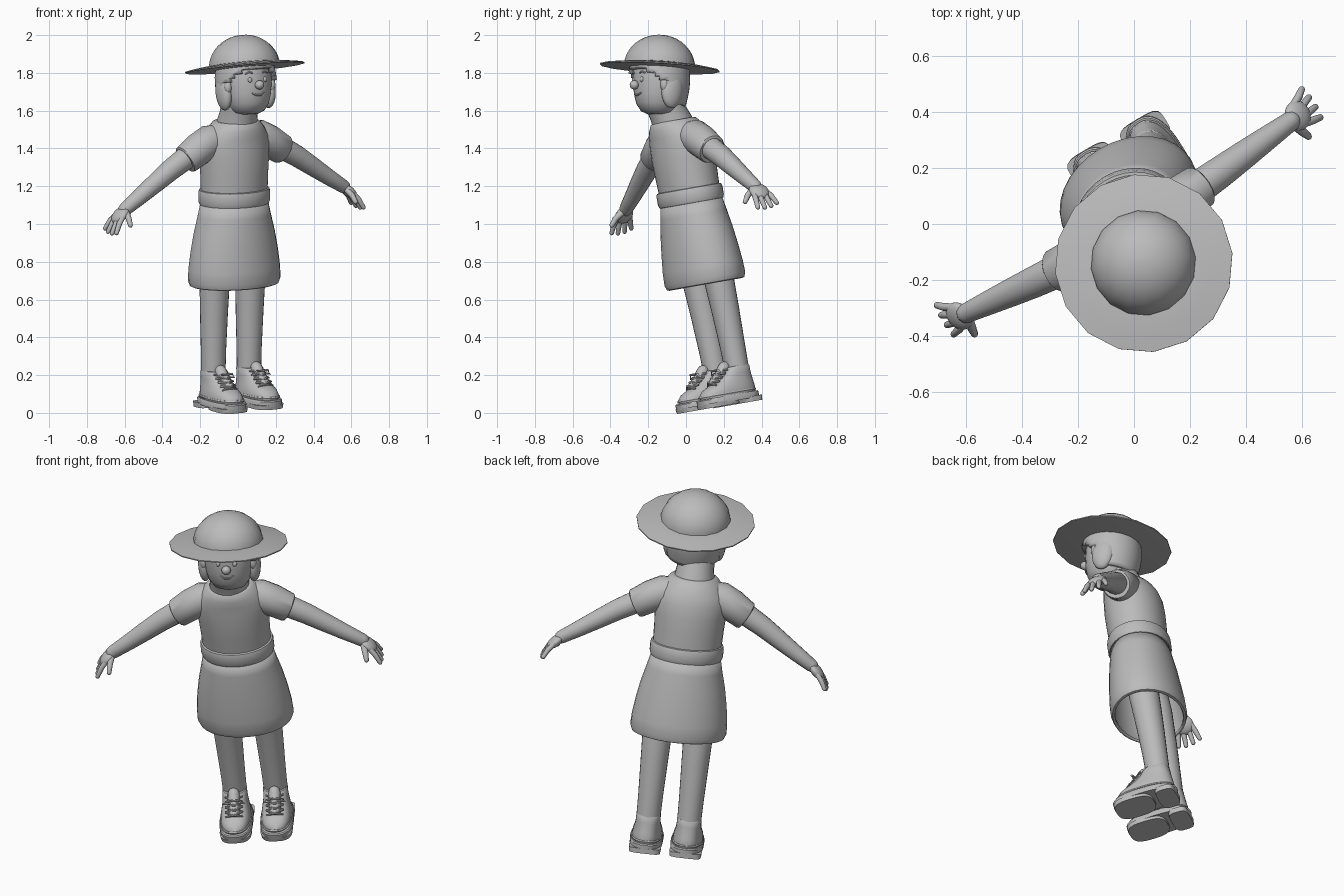
import bpy, bmesh
from math import sin, cos, pi, radians
from mathutils import Vector, Matrix

cube = bpy.data.objects.get("Cube")
if cube:
    bpy.data.objects.remove(cube, do_unlink=True)

GREY = bpy.data.materials.new("plain_grey")
GREY.use_nodes = True
GREY.diffuse_color = (0.5, 0.5, 0.5, 1)
GREY.node_tree.nodes["Principled BSDF"].inputs["Base Color"].default_value = (0.5, 0.5, 0.5, 1)


def rot(deg, axis):
    return Matrix.Rotation(radians(deg), 4, axis)


# The figure is turned and leans forward; the head has its own tilt
BODY = Matrix.Translation((-0.02, 0.217, 0.045)) @ rot(10, 'X') @ rot(31, 'Z')
HEAD = Matrix.Translation((0.035, -0.14, 1.83)) @ rot(-5, 'Y') @ rot(-3.4, 'X') @ rot(29, 'Z')
made = []


def finish(name, bm, frame):
    bmesh.ops.recalc_face_normals(bm, faces=bm.faces)
    mesh = bpy.data.meshes.new(name)
    bm.to_mesh(mesh)
    bm.free()
    mesh.materials.append(GREY)
    obj = bpy.data.objects.new(name, mesh)
    bpy.context.collection.objects.link(obj)
    obj.matrix_world = frame
    made.append(obj)
    return obj


def skin(name, rings, frame, caps=True):
    """Join rings of points into one surface."""
    bm = bmesh.new()
    loops = [[bm.verts.new(p) for p in ring] for ring in rings]
    n = len(loops[0])
    for a, b in zip(loops, loops[1:]):
        for i in range(n):
            j = (i + 1) % n
            bm.faces.new((a[i], a[j], b[j], b[i]))
    if caps:
        bm.faces.new(loops[0])
        bm.faces.new(loops[-1])
    return finish(name, bm, frame)


def stack(name, levels, frame, n=32, power=2, caps=True):
    """Stack level ovals given as (z, half width, half depth, x, y)."""
    def bend(v):
        return abs(v) ** (2 / power) * (1 if v > 0 else -1)
    rings = []
    for z, rx, ry, *c in levels:
        x, y = c or (0, 0)
        angles = [2 * pi * i / n for i in range(n)]
        rings.append([(x + rx * bend(cos(t)), y + ry * bend(sin(t)), z) for t in angles])
    return skin(name, rings, frame, caps)


def tube(name, path, frame, n=16, round_end=True):
    """Sweep a circle along (x, y, z, radius) points."""
    pts = [Vector(p[:3]) for p in path]
    radii = [p[3] for p in path]
    if round_end:
        r, d = radii[-1], (pts[-1] - pts[-2]).normalized()
        tip = pts[-1]
        for t in (30, 60, 80):
            pts.append(tip + d * r * sin(radians(t)))
            radii.append(r * cos(radians(t)))
    rings = []
    for i, p in enumerate(pts):
        d = (pts[min(i + 1, len(pts) - 1)] - pts[max(i - 1, 0)]).normalized()
        side = d.cross(Vector((0, 0, 1)) if abs(d.z) < 0.9 else Vector((0, 1, 0))).normalized()
        up = side.cross(d)
        rings.append([p + radii[i] * (side * cos(2 * pi * k / n) + up * sin(2 * pi * k / n))
                      for k in range(n)])
    return skin(name, rings, frame)


def ball(name, centre, size, frame, turn=0):
    bm = bmesh.new()
    place = Matrix.Translation(centre) @ rot(turn, 'Y') @ Matrix.Diagonal((*size, 1))
    bmesh.ops.create_uvsphere(bm, u_segments=20, v_segments=12, radius=1, matrix=place)
    return finish(name, bm, frame)


def thicken(obj, amount):
    mod = obj.modifiers.new("thickness", 'SOLIDIFY')
    mod.thickness = amount
    mod.offset = -1


# Skirt, belt and shirt
skirt = stack("skirt", [(0.645, .238, .18), (0.65, .25, .192), (0.675, .26, .2), (0.74, .257, .198),
                        (0.83, .245, .19), (0.93, .226, .18), (1.02, .203, .168), (1.10, .185, .155)],
              BODY, caps=False)
thicken(skirt, 0.012)
stack("belt", [(1.08, .178, .148), (1.083, .192, .163), (1.10, .198, .169), (1.145, .198, .169),
               (1.16, .194, .164), (1.164, .178, .15)], BODY)
stack("shirt", [(1.15, .185, .153), (1.25, .188, .158), (1.33, .193, .16), (1.40, .197, .156),
                (1.45, .185, .148, 0, -.005), (1.49, .158, .138, 0, -.015), (1.525, .128, .12, 0, -.022),
                (1.53, .118, .112, 0, -.024)], BODY)
tube("neck", [(0, -.02, 1.46, .112), (0, -.03, 1.52, .108), (0, -.045, 1.57, .1), (0, -.06, 1.63, .1)],
     BODY, 24, False)

for s, side in ((1, "left"), (-1, "right")):
    # Sleeve, arm and hand
    tube(side + "_sleeve", [(s * .08, 0, 1.445, .07), (s * .15, 0, 1.427, .09), (s * .22, 0, 1.393, .087),
                            (s * .295, 0, 1.345, .08), (s * .302, 0, 1.341, .074)], BODY, 20, False)
    tube(side + "_arm", [(s * .2, 0, 1.405, .06), (s * .3, 0, 1.35, .061), (s * .39, 0, 1.298, .057),
                         (s * .485, 0, 1.235, .051), (s * .59, 0, 1.165, .043), (s * .675, 0, 1.11, .036)], BODY)
    ball(side + "_palm", (s * .705, 0, 1.082), (.056, .054, .027), BODY, s * 45)
    for i, y in enumerate((.039, .014, -.012, -.037)):
        long = (.8, 1, 1.05, .92)[i]
        tube(f"{side}_finger_{i + 1}", [(s * .71, y, 1.077, .014), (s * .738, y * 1.3, 1.045, .0145),
                                        (s * (.735 + .03 * long), y * 1.6, 1.05 - .055 * long, .012)], BODY, 10)
    tube(side + "_thumb", [(s * .68, -.025, 1.095, .017), (s * .69, -.065, 1.07, .016),
                           (s * .695, -.09, 1.04, .013)], BODY, 10)

    # Leg and shoe
    x = s * .11
    stack(side + "_leg", [(.15, .064, .064, x, .032), (.3, .067, .067, x, .03), (.5, .074, .074, x, .025),
                          (.75, .083, .083, x, .015), (.9, .08, .085, x, 0)], BODY, 24)

    def shoe_part(name, levels, power):
        stack(side + name, [(z, w, (back - front) / 2, x, (back + front) / 2)
                            for z, front, back, w in levels], BODY, 36, power)
    shoe_part("_sole", [(.012, -.232, .122, .088), (.04, -.235, .125, .09), (.046, -.23, .12, .086)], 2.6)
    shoe_part("_heel_block", [(-.008, .015, .12, .084), (.02, .012, .122, .087)], 4)
    shoe_part("_tread", [(-.004, -.226, -.01, .084), (.02, -.23, -.01, .087)], 3)
    shoe_part("_upper", [(.044, -.215, .11, .08), (.065, -.215, .112, .081), (.088, -.195, .11, .078),
                         (.105, -.16, .107, .074), (.128, -.115, .104, .069), (.155, -.075, .1, .066),
                         (.185, -.052, .098, .066), (.192, -.046, .094, .062)], 2.4)
    tube(side + "_tongue", [(x, -.14, .105, .03), (x, -.08, .15, .034), (x, -.045, .195, .032)], BODY, 12)
    stack(side + "_welt", [(.05, .084, .166, x, -.053), (.056, .086, .168, x, -.053),
                           (.062, .082, .164, x, -.053)], BODY, 36, 2.5)

    # Crossed laces climbing the tongue, with a bow on top
    for i in range(4):
        y, z = -.152 + .022 * i, .123 + .018 * i
        for k in (1, -1):
            tube(f"{side}_lace_{i + 1}", [(x - k * .045, y + .016, z - .014, .005), (x, y - .008, z + .008, .0055),
                                          (x + k * .045, y + .032, z + .004, .005)], BODY, 8)
    for k in (1, -1):
        tube(side + "_bow", [(x, -.095, .185, .006), (x + k * .035, -.105, .187, .006),
                             (x + k * .055, -.095, .165, .006), (x + k * .02, -.1, .17, .005)], BODY, 8)

# Head and face
stack("head", [(-.252, .05, .05), (-.238, .085, .085), (-.2, .112, .112), (-.15, .127, .127),
               (-.09, .136, .136), (-.03, .138, .138), (.05, .125, .125)], HEAD)
ball("nose", (0, -.146, -.108), (.025, .024, .024), HEAD)
tube("mouth", [(-.035, -.121, -.148, .004), (-.015, -.128, -.16, .005), (.015, -.128, -.16, .005),
               (.035, -.121, -.148, .004)], HEAD, 8)
for s, side in ((1, "left"), (-1, "right")):
    ball(side + "_eye", (s * .045, -.128, -.078), (.012, .008, .014), HEAD)
    tube(side + "_eyebrow", [(s * .028, -.134, -.044, .005), (s * .045, -.132, -.036, .005),
                             (s * .065, -.122, -.043, .004)], HEAD, 8)
    ball(side + "_ear", (s * .132, -.035, -.1), (.022, .024, .038), HEAD)
    ball(side + "_hair_lock", (s * .132, .012, -.125), (.037, .062, .098), HEAD)

# Hair shell, open around the face
hair = stack("hair", [(-.2 + .02 * i, .148 + .016 * sin(pi * i / 12), .15 + .016 * sin(pi * i / 12))
                      for i in range(13)], HEAD, 40, caps=False)
bm = bmesh.new()
bm.from_mesh(hair.data)
opening = [f for f in bm.faces
           if f.calc_center_median().y < -.02 - max(0, f.calc_center_median().z + .1) * 1.6]
bmesh.ops.delete(bm, geom=opening, context='FACES')
bm.to_mesh(hair.data)
bm.free()
thicken(hair, 0.03)

# Sun hat
stack("hat_brim", [(-.006, .312, .312), (-.005, .319, .319), (.001, .319, .319), (.012, .25, .25),
                   (.02, .18, .18)], HEAD, 16)
stack("hat_crown", [(.172 * sin(t), .19 * cos(t), .19 * cos(t))
                    for t in (radians(9 * i + .5) for i in range(10))] + [(.172, .004, .004)], HEAD, 16)

bpy.ops.object.select_all(action='DESELECT')
for obj in made:
    obj.select_set(True)
bpy.context.view_layer.objects.active = made[0]
bpy.ops.object.shade_smooth_by_angle(angle=radians(40))
